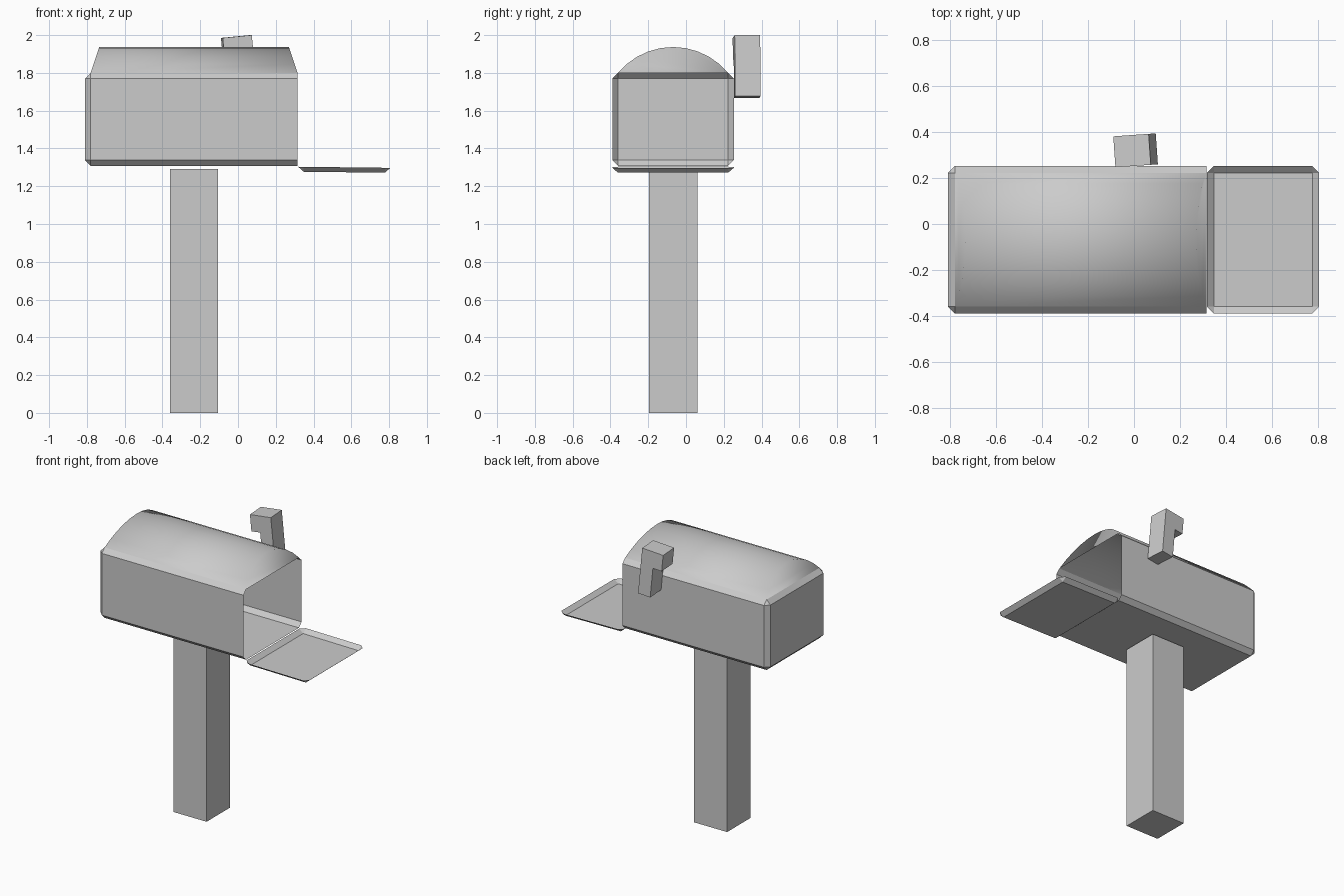
import bpy, bmesh, math
from mathutils import Matrix, Vector

if "Cube" in bpy.data.objects:
    bpy.data.objects.remove(bpy.data.objects["Cube"])

B = 0.03                      # bevel width of the sheet metal
Y0, Y1 = -0.39, 0.253         # sides of the box
Z_EAVE = 1.80


def finish(name, bm, angle=None):
    me = bpy.data.meshes.new(name)
    bm.to_mesh(me)
    bm.free()
    ob = bpy.data.objects.new(name, me)
    bpy.context.collection.objects.link(ob)
    if angle:
        bpy.ops.object.select_all(action='DESELECT')
        ob.select_set(True)
        bpy.context.view_layer.objects.active = ob
        bpy.ops.object.shade_smooth_by_angle(angle=math.radians(angle))
    return ob


def box(lo, hi, bevel=0):
    bm = bmesh.new()
    bmesh.ops.create_cube(bm, size=1)
    lo, hi = Vector(lo), Vector(hi)
    bmesh.ops.scale(bm, vec=hi - lo, verts=bm.verts)
    bmesh.ops.translate(bm, vec=(lo + hi) / 2, verts=bm.verts)
    if bevel:
        bmesh.ops.bevel(bm, geom=bm.edges[:], offset=bevel, segments=1,
                        affect='EDGES', profile=0.5)
    return bm


# Post
finish("post", box((-0.36, -0.197, 0), (-0.105, 0.06, 1.29)))

# Box body: chamfered sheet shell, open at the +x end and under the roof
bm = box((-0.81, Y0, 1.308), (0.315 + B, Y1, Z_EAVE), B)
bmesh.ops.delete(bm, geom=[v for v in bm.verts if v.co.x > 0.33], context='VERTS')
roof_gap = [f for f in bm.faces if f.calc_center_median().z > Z_EAVE - 0.001]
bmesh.ops.delete(bm, geom=roof_gap, context='FACES')
if bm.faces[:]:
    bmesh.ops.delete(bm, geom=[v for v in bm.verts if not v.link_faces], context='VERTS')
# rebuild the top strip removed with the open end, leaving the side chamfers
for zlo, ya, zhi, yb in ((1.338, Y0, Z_EAVE - B, Y0), (1.338, Y1, Z_EAVE - B, Y1),
                         (1.308, Y0 + B, 1.308, Y1 - B),
                         (1.308, Y0 + B, 1.338, Y0), (1.338, Y1, 1.308, Y1 - B),
                         (Z_EAVE - B, Y0, Z_EAVE, Y0 + B), (Z_EAVE, Y1 - B, Z_EAVE - B, Y1)):
    bm.faces.new([bm.verts.new(p) for p in ((-0.78, ya, zlo), (0.315, ya, zlo),
                                           (0.315, yb, zhi), (-0.78, yb, zhi))])
bmesh.ops.remove_doubles(bm, verts=bm.verts, dist=0.001)
bmesh.ops.recalc_face_normals(bm, faces=bm.faces)
finish("box_body", bm, 30)

# Arched roof with sloping closed ends
bm = bmesh.new()
half, sag, n = (Y1 - Y0) / 2 - B, 0.137, 10
yc = (Y0 + Y1) / 2
R = (half ** 2 + sag ** 2) / (2 * sag)
span = math.asin(half / R)
ends = []
for x, lean in ((-0.78, 0.045), (0.315, -0.045)):
    ring = []
    for i in range(n + 1):
        a = -span + 2 * span * i / n
        h = R * math.cos(a) - R + sag
        ring.append(bm.verts.new((x + lean * h / sag, yc + R * math.sin(a), Z_EAVE + h)))
    bm.faces.new(ring)
    ends.append(ring)
for i in range(n):
    bm.faces.new((ends[0][i], ends[1][i], ends[1][i + 1], ends[0][i + 1]))
bmesh.ops.recalc_face_normals(bm, faces=bm.faces)
for f in bm.faces:
    if f.normal.z < 0:
        f.normal_flip()
finish("roof", bm, 85)

# Open door: shallow tray with a flared rim
bm = box((0.318, Y0, 1.277), (0.807, Y1, 1.40), B)
bmesh.ops.delete(bm, geom=[v for v in bm.verts if v.co.z > 1.33], context='VERTS')
for v in bm.verts:
    v.co.z = 1.277 + (v.co.z - 1.277) * 0.87 - 0.012 * (v.co.x - 0.318)
finish("door", bm, 30)

# Signal flag: hooked plate, slightly turned
bm = bmesh.new()
outline = ((0, 0), (0, -0.325), (-0.09, -0.325), (-0.09, -0.115), (-0.155, -0.115), (-0.155, 0))
face = bm.faces.new([bm.verts.new((x, 0, z)) for x, z in outline])
ext = bmesh.ops.extrude_face_region(bm, geom=[face])
bmesh.ops.translate(bm, vec=(0, 0.135, 0),
                    verts=[g for g in ext['geom'] if isinstance(g, bmesh.types.BMVert)])
bmesh.ops.recalc_face_normals(bm, faces=bm.faces)
bm.transform(Matrix.Translation((0.073, 0.258, 2.0))
             @ Matrix.Rotation(math.radians(4), 4, 'Z')
             @ Matrix.Rotation(math.radians(-5.5), 4, 'Y'))
finish("flag", bm)
